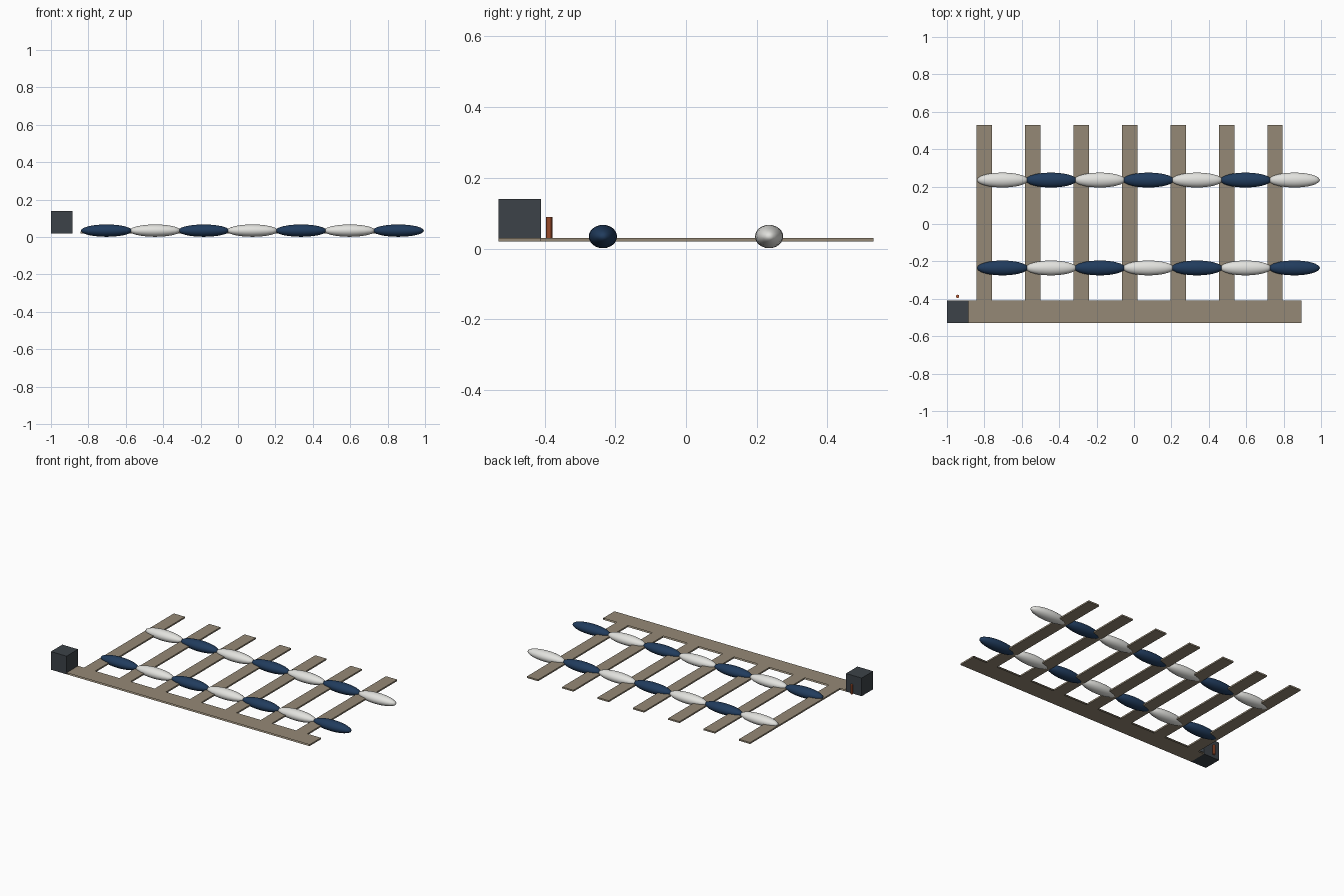
import bpy
import bmesh
from mathutils import Matrix, Vector

old = bpy.data.objects.get("Cube")
if old:
    bpy.data.objects.remove(old, do_unlink=True)


def material(name, rgb):
    mat = bpy.data.materials.new(name)
    mat.use_nodes = True
    mat.diffuse_color = (*rgb, 1)
    mat.node_tree.nodes["Principled BSDF"].inputs["Base Color"].default_value = (*rgb, 1)
    return mat


wood = material("weathered wood", (0.30, 0.25, 0.18))
navy = material("navy blue", (0.015, 0.045, 0.11))
white = material("off white", (0.76, 0.76, 0.73))
slate = material("dark slate", (0.045, 0.055, 0.065))
orange = material("rust orange", (0.55, 0.12, 0.04))


def finish(name, bm, mat, smooth=False):
    mesh = bpy.data.meshes.new(name)
    bm.to_mesh(mesh)
    bm.free()
    mesh.materials.append(mat)
    if smooth:
        mesh.shade_smooth()
    obj = bpy.data.objects.new(name, mesh)
    bpy.context.collection.objects.link(obj)
    return obj


def box(name, low, high, mat, open_sides=()):
    """Box between two corners; open_sides lists y directions left uncapped."""
    low, high = Vector(low), Vector(high)
    bm = bmesh.new()
    bmesh.ops.create_cube(bm, size=1, matrix=Matrix.Translation((low + high) / 2)
                          @ Matrix.Diagonal((*(high - low), 1)))
    bm.normal_update()
    caps = [f for f in bm.faces if any(f.normal.y * s > 0.9 for s in open_sides)]
    bmesh.ops.delete(bm, geom=caps, context="FACES_ONLY")
    return finish(name, bm, mat)


def hull(name, x, y, mat):
    bm = bmesh.new()
    bmesh.ops.create_uvsphere(bm, u_segments=20, v_segments=12, radius=1,
                              matrix=Matrix.Translation((x, y, 0.034))
                              @ Matrix.Diagonal((0.137, 0.04, 0.033, 1)))
    return finish(name, bm, mat, smooth=True)


DECK_LOW, DECK_HIGH = 0.02, 0.03
JOINT_Y = -0.41
FRONT_Y = -0.53

# Main walkway, a thin sleeve open along its long edges
box("main_walkway", (-0.885, FRONT_Y, DECK_LOW), (0.895, JOINT_Y, DECK_HIGH),
    wood, open_sides=(-1, 1))

# Finger piers and the two rows of alternating hulls
for i in range(7):
    x = -0.80 + i * 0.259
    box(f"finger_pier_{i + 1}", (x - 0.041, JOINT_Y, DECK_LOW),
        (x + 0.041, -FRONT_Y, DECK_HIGH), wood, open_sides=(-1,))
    for row, y in enumerate((-0.235, 0.235)):
        name = f"{('front', 'back')[row]}_boat_hull_{i + 1}"
        hull(name, -0.703 + i * 0.26, y, white if (i + row) % 2 else navy)

# Dock office at the shore end
box("dock_office", (-1, FRONT_Y, DECK_LOW), (-0.885, JOINT_Y, 0.14), slate)

# Small post behind the office
bm = bmesh.new()
bmesh.ops.create_cone(bm, cap_ends=True, segments=10, radius1=0.009, radius2=0.009,
                      depth=0.06, matrix=Matrix.Translation((-0.943, -0.387, 0.06)))
finish("service_post", bm, orange)
